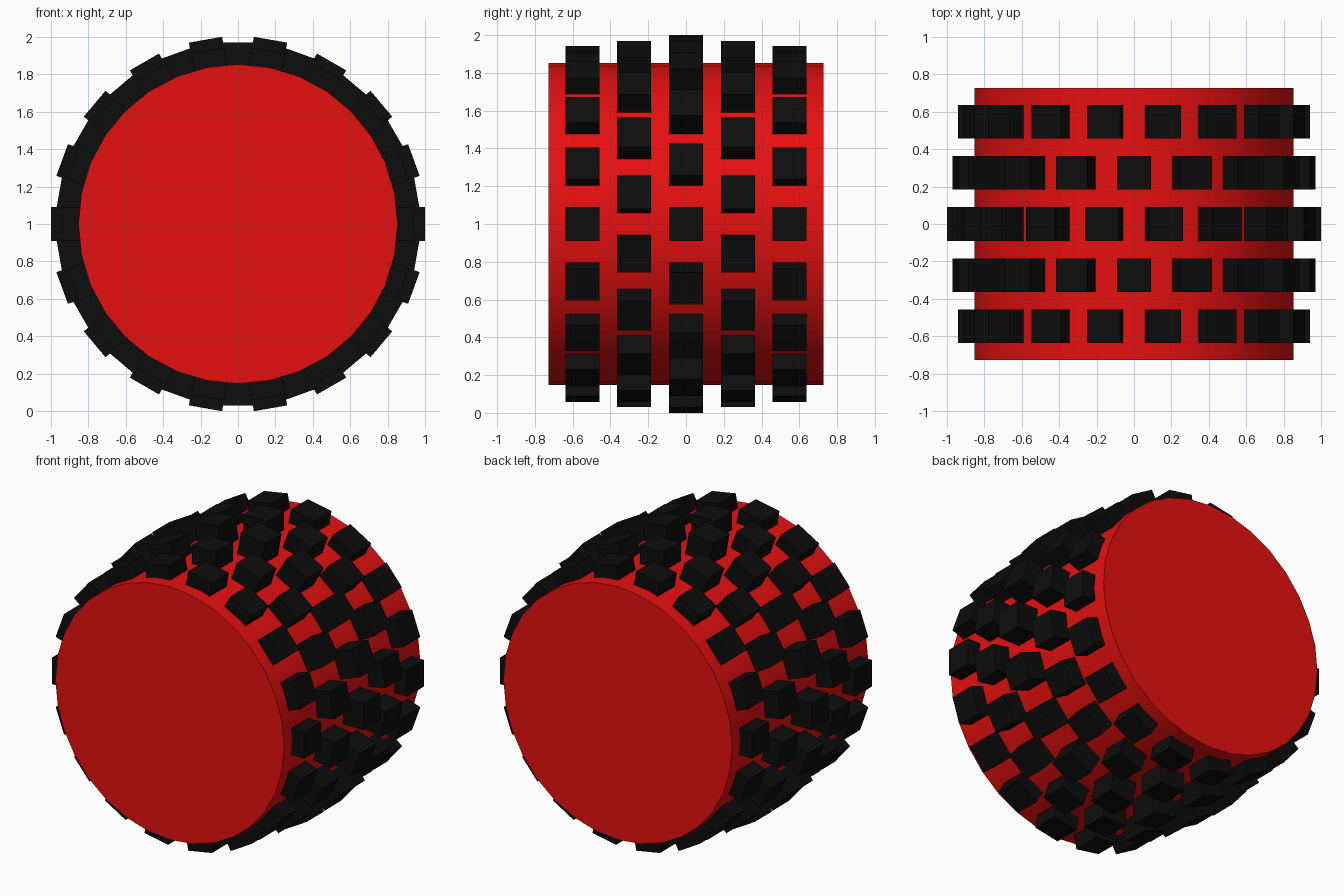
import bpy, bmesh
from math import radians, pi
from mathutils import Matrix

if "Cube" in bpy.data.objects:
    bpy.data.objects.remove(bpy.data.objects["Cube"])


def material(name, color):
    m = bpy.data.materials.new(name)
    m.diffuse_color = color
    m.use_nodes = True
    m.node_tree.nodes["Principled BSDF"].inputs["Base Color"].default_value = m.diffuse_color
    return m


red = material("red", (0.8, 0.005, 0.005, 1))
black = material("black", (0.004, 0.004, 0.004, 1))

# Drum: 32-sided cylinder lying along y
bpy.ops.mesh.primitive_cylinder_add(vertices=32, radius=0.853, depth=1.454,
                                    location=(0, 0, 1), rotation=(pi / 2, 0, 0))
drum = bpy.context.object
drum.name = "drum"
drum.data.materials.append(red)
bpy.ops.object.shade_smooth_by_angle(angle=radians(30))


# Tread row: ring of 18 cubes facing outward
def tread_row(name, y, outer_radius, phase, size=0.18, count=18):
    bm = bmesh.new()
    for i in range(count):
        turn = Matrix.Rotation(radians(phase + i * 360 / count), 4, 'Y')
        push = Matrix.Translation((outer_radius - size / 2, y, 0))
        bmesh.ops.create_cube(bm, size=size, matrix=turn @ push)
    mesh = bpy.data.meshes.new(name)
    bm.to_mesh(mesh)
    bm.free()
    mesh.materials.append(black)
    row = bpy.data.objects.new(name, mesh)
    row.location.z = 1
    bpy.context.collection.objects.link(row)


# Middle row is tallest; neighbouring rows are staggered by half a step
tread_row("tread_middle", 0, 1.0, 0)
for side, label in ((-1, "front"), (1, "back")):
    tread_row("tread_inner_" + label, side * 0.274, 0.97, 10)
    tread_row("tread_outer_" + label, side * 0.547, 0.94, 0)
